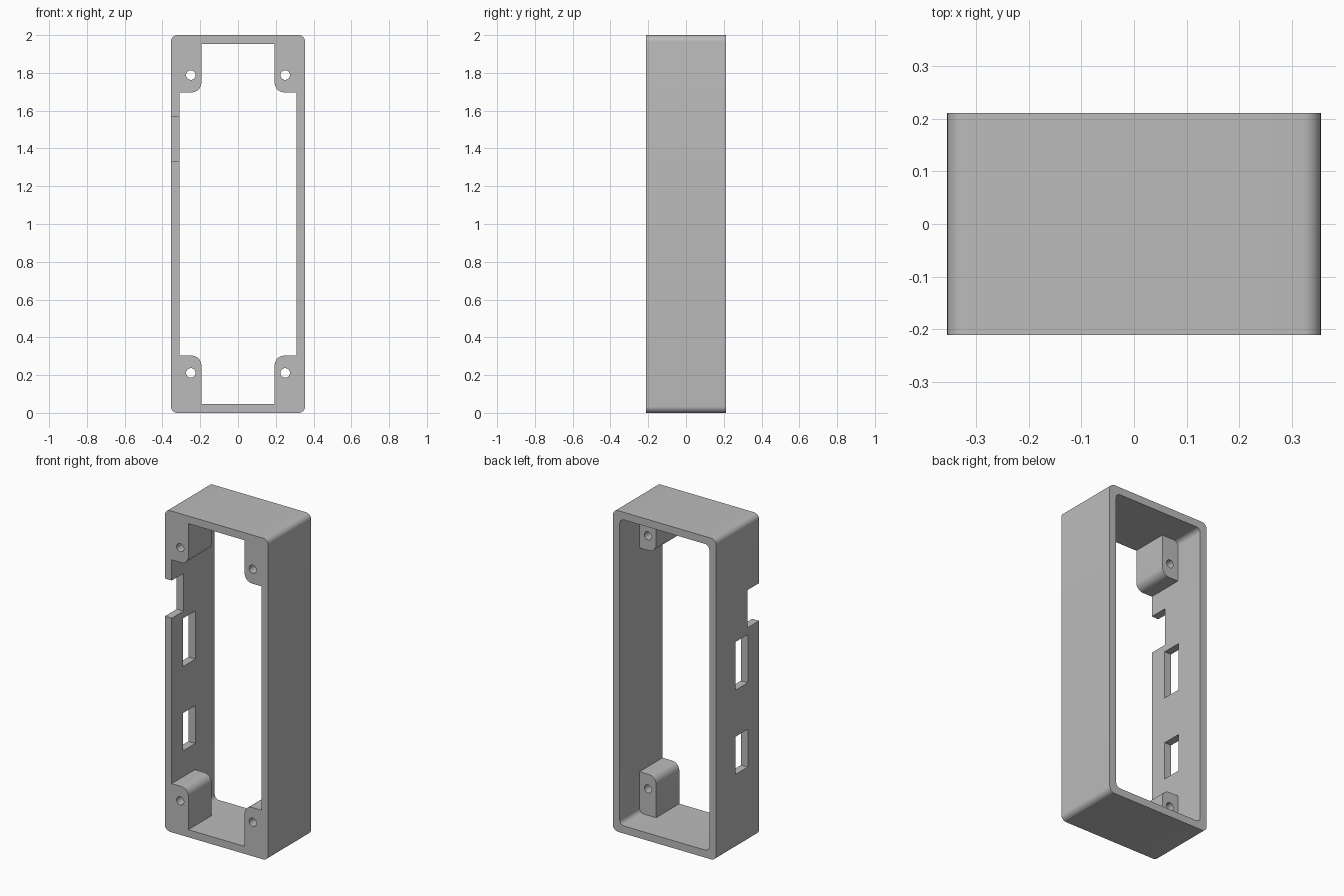
import bpy
import bmesh
from math import cos, sin, pi, radians

if "Cube" in bpy.data.objects:
    bpy.data.objects.remove(bpy.data.objects["Cube"], do_unlink=True)

HALF_W, HALF_D, HEIGHT = 0.3555, 0.2115, 2.0
WALL = 0.047
MID = HEIGHT / 2
POST_BACK = 0.017


def rounded_outline(x0, x1, z0, z1, radius, steps=8):
    """Rounded rectangle in the XZ plane."""
    corners = [(x1 - radius, z1 - radius), (x0 + radius, z1 - radius),
               (x0 + radius, z0 + radius), (x1 - radius, z0 + radius)]
    points = []
    for quarter, (cx, cz) in enumerate(corners):
        for i in range(steps + 1):
            a = (quarter + i / steps) * pi / 2
            points.append((cx + radius * cos(a), cz + radius * sin(a)))
    return points


def prism(name, outline, y0, y1):
    """Extrude an XZ outline from y0 to y1."""
    bm = bmesh.new()
    face = bm.faces.new([bm.verts.new((x, y0, z)) for x, z in outline])
    grown = bmesh.ops.extrude_face_region(bm, geom=[face])["geom"]
    verts = [v for v in grown if isinstance(v, bmesh.types.BMVert)]
    bmesh.ops.translate(bm, verts=verts, vec=(0, y1 - y0, 0))
    bmesh.ops.recalc_face_normals(bm, faces=bm.faces)
    mesh = bpy.data.meshes.new(name)
    bm.to_mesh(mesh)
    bm.free()
    obj = bpy.data.objects.new(name, mesh)
    bpy.context.collection.objects.link(obj)
    return obj


def box(name, x0, x1, y0, y1, z0, z1):
    return prism(name, [(x0, z0), (x1, z0), (x1, z1), (x0, z1)], y0, y1)


def cut(target, cutter):
    """Subtract the cutter and remove it."""
    mod = target.modifiers.new("cut", "BOOLEAN")
    mod.operation = "DIFFERENCE"
    mod.solver = "EXACT"
    mod.object = cutter
    bpy.context.view_layer.objects.active = target
    bpy.ops.object.modifier_apply(modifier=mod.name)
    bpy.data.objects.remove(cutter, do_unlink=True)


# Outer shell
frame = prism("enclosure_frame",
              rounded_outline(-HALF_W, HALF_W, 0, HEIGHT, 0.035), -HALF_D, HALF_D)

# Cavity, with the four corner screw posts left standing
inner = HALF_W - WALL
cavity = prism("cavity", rounded_outline(-inner, inner, WALL, HEIGHT - WALL, 0.03), -0.3, 0.3)
for sx in (-1, 1):
    for sz in (-1, 1):
        xs = sorted((sx * 0.194, sx * 0.5))
        zs = sorted((MID + sz * 0.697, MID + sz * 1.2))
        cut(cavity, prism("post", rounded_outline(*xs, *zs, 0.05), -0.4, POST_BACK))
cut(frame, cavity)

# Screw holes through the posts
for sx in (-1, 1):
    for sz in (-1, 1):
        cx, cz, r = sx * 0.25, MID + sz * 0.788, 0.025
        hole = rounded_outline(cx - r, cx + r, cz - r, cz + r, r * 0.999, 6)
        cut(frame, prism("screw_hole", hole, -0.4, 0.1))

# Front notch and two windows in the right wall
for name, y0, y1, z0, z1 in (("notch", -0.4, -0.095, 1.333, 1.568),
                             ("upper_window", -0.1, 0.02, 0.99, 1.29),
                             ("lower_window", -0.1, 0.02, 0.465, 0.7)):
    cut(frame, box(name, -0.5, -0.27, y0, y1, z0, z1))

# Grey plastic
grey = bpy.data.materials.new("grey_plastic")
grey.use_nodes = True
colour = (0.5, 0.5, 0.5, 1)
grey.diffuse_color = colour
grey.node_tree.nodes["Principled BSDF"].inputs["Base Color"].default_value = colour
frame.data.materials.clear()
frame.data.materials.append(grey)

bpy.ops.object.select_all(action="DESELECT")
frame.select_set(True)
bpy.context.view_layer.objects.active = frame
bpy.ops.object.shade_smooth_by_angle(angle=radians(30))
